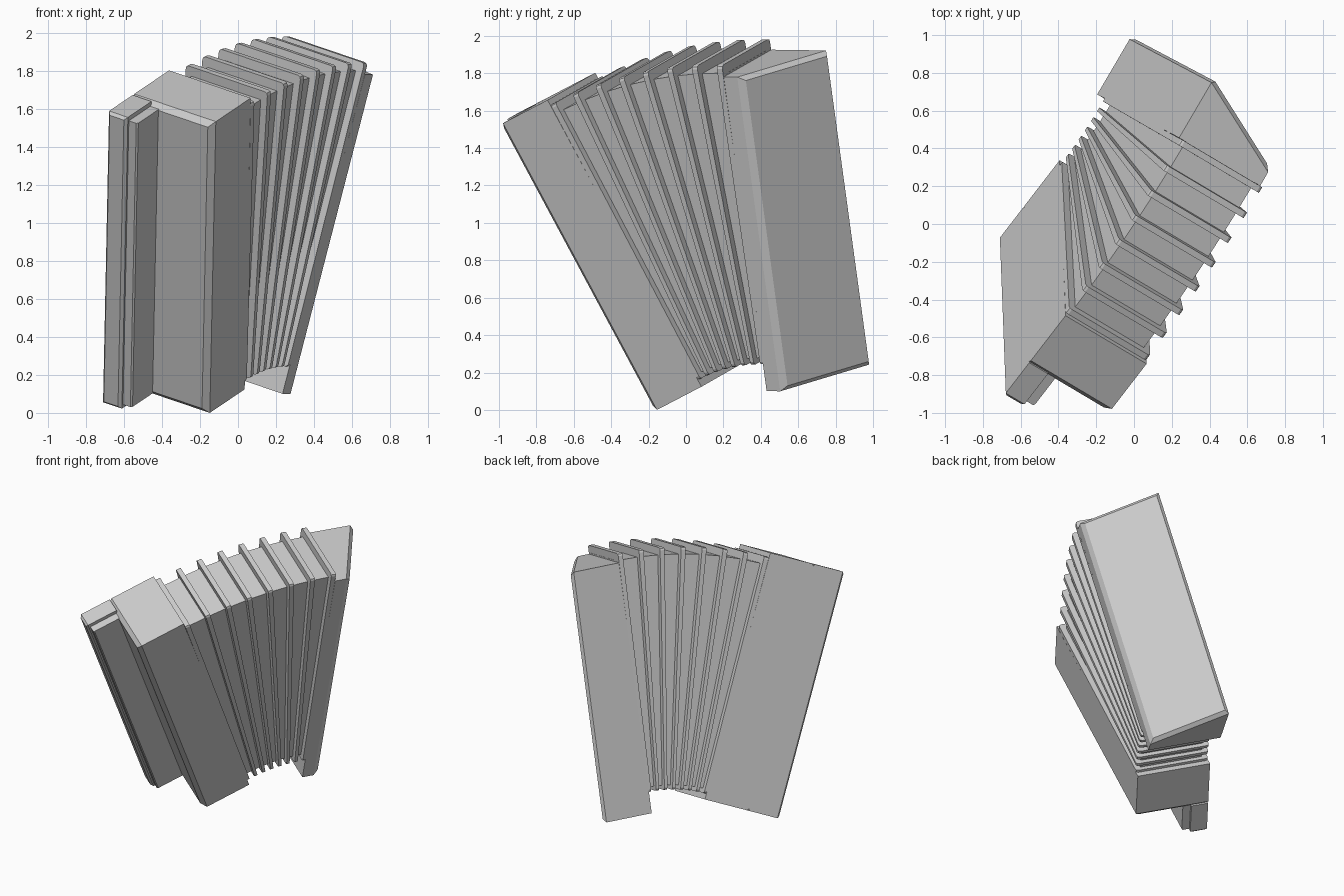
import bpy, bmesh, math
from mathutils import Matrix, Vector

if "Cube" in bpy.data.objects:
    bpy.data.objects.remove(bpy.data.objects["Cube"])

grey = bpy.data.materials.new("light_grey")
grey.diffuse_color = (0.6, 0.6, 0.6, 1)
grey.use_nodes = True
grey.node_tree.nodes["Principled BSDF"].inputs["Base Color"].default_value = grey.diffuse_color

# Local frame: x = bellows direction, y = distance from fan centre, z = case depth
u = Vector((0.825, -0.49, -0.28)).normalized()
l = Vector((0.017, -0.472, 0.881))
l = (l - u * l.dot(u)).normalized()
a = l.cross(u)
centre = Vector((0.04, 0.07, 0.13)) - 0.98 * l
FRAME = Matrix.Translation(centre) @ Matrix((a, l, u)).transposed().to_4x4()
FAN = math.radians(24.2)
DEPTH = 0.52
parts = []


def prism(name, profile, axis, lo, hi, angle=0.0, bevels=()):
    """Extrude a 2D profile along local y (points x,z) or z (points x,y)."""
    bm = bmesh.new()
    def place(p, h):
        return (p[0], h, p[1]) if axis == 'y' else (p[0], p[1], h)
    low = [bm.verts.new(place(p, lo)) for p in profile]
    high = [bm.verts.new(place(p, hi)) for p in profile]
    bm.faces.new(low)
    bm.faces.new(high)
    n = len(profile)
    for i in range(n):
        j = (i + 1) % n
        bm.faces.new((low[i], low[j], high[j], high[i]))
    for rule, width, segs in bevels:
        edges = [e for e in bm.edges if rule(e.verts[0].co, e.verts[1].co)]
        bmesh.ops.bevel(bm, geom=edges, offset=width, segments=segs,
                        profile=0.5, affect='EDGES')
    bmesh.ops.recalc_face_normals(bm, faces=bm.faces)
    bm.transform(FRAME @ Matrix.Rotation(-angle, 4, 'Z'))
    me = bpy.data.meshes.new(name)
    bm.to_mesh(me)
    bm.free()
    me.materials.append(grey)
    ob = bpy.data.objects.new(name, me)
    bpy.context.collection.objects.link(ob)
    parts.append(ob)
    return ob


def rect(x0, x1, z0, z1):
    return [(x0, z0), (x1, z0), (x1, z1), (x0, z1)]


# Keyboard-side case, with its outer face bevelled
prism("treble_case", rect(-0.355, 0, -DEPTH, 0), 'y', 0.98, 2.72,
      bevels=[(lambda p, q: max(p.x, q.x) < -0.3 and max(p.z, q.z) > -0.1, 0.03, 1)])

# Keyboard wing standing out from the back of the case, and the key slab beside it
prism("keyboard_wing", rect(-0.575, -0.34, -DEPTH, -0.40), 'y', 0.98, 2.72,
      bevels=[(lambda p, q: max(p.x, q.x) < -0.5, 0.015, 1)])
prism("key_slab", rect(-0.55, -0.34, -0.41, -0.345), 'y', 1.0, 2.695,
      bevels=[(lambda p, q: max(p.x, q.x) < -0.5 and min(p.z, q.z) > -0.36, 0.008, 1)])

# Bass-side case, tapering toward the front
prism("bass_case", [(0, 0), (0.11, 0), (0.365, -DEPTH), (0, -DEPTH)], 'y',
      0.875, 2.625, FAN,
      bevels=[(lambda p, q: min(p.x, q.x) > 0.05, 0.025, 1)])

# Bellows core: a wedge with faceted inner and outer arcs
RIBS = 8
margin = math.radians(0.4)
step = (FAN - 2 * margin) / (RIBS - 1)
angles = [margin + i * step for i in range(RIBS)]
stops = [0] + angles + [FAN]
arc = lambda r, seq: [(r * math.sin(t), r * math.cos(t)) for t in seq]
prism("bellows_core", arc(1.05, stops) + arc(2.635, reversed(stops)), 'z',
      -DEPTH + 0.04, -0.04)

# Bellows ribs: thin frames, slightly thinner at the closed end
for i, t in enumerate(angles):
    prism("bellows_rib_%d" % (i + 1),
          [(-0.011, 1.02), (0.011, 1.02), (0.017, 2.688), (-0.017, 2.688)],
          'z', -DEPTH, 0, t,
          bevels=[(lambda p, q: abs(p.x - q.x) > 0.015 and abs(p.y - q.y) < 0.01,
                   0.018, 2)])

# Rest on the ground and centre
pts = [v.co for ob in parts for v in ob.data.vertices]
mn = [min(p[k] for p in pts) for k in range(3)]
mx = [max(p[k] for p in pts) for k in range(3)]
shift = Matrix.Translation((-(mn[0] + mx[0]) / 2, -(mn[1] + mx[1]) / 2, -mn[2]))
for ob in parts:
    ob.data.transform(shift)
